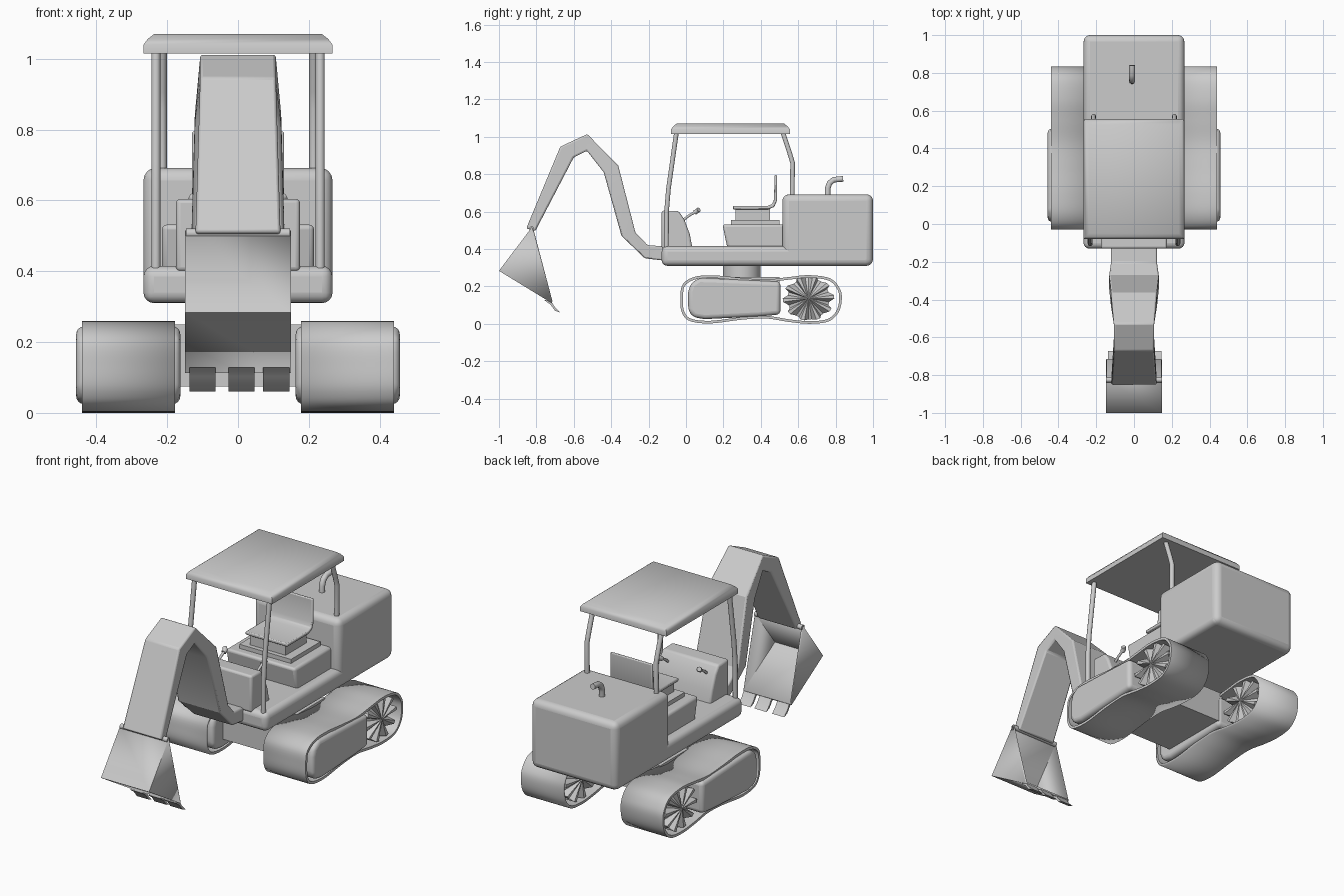
import bpy, bmesh, math
from mathutils import Vector

if "Cube" in bpy.data.objects:
    bpy.data.objects.remove(bpy.data.objects["Cube"])


def finish(name, bm, bevel=0, segs=4, angle=40, solid=0):
    bmesh.ops.recalc_face_normals(bm, faces=bm.faces)
    me = bpy.data.meshes.new(name)
    bm.to_mesh(me)
    bm.free()
    ob = bpy.data.objects.new(name, me)
    bpy.context.collection.objects.link(ob)
    if solid:
        m = ob.modifiers.new("Solid", 'SOLIDIFY')
        m.thickness = solid
    if bevel:
        m = ob.modifiers.new("Bevel", 'BEVEL')
        m.width, m.segments = bevel, segs
        m.limit_method, m.angle_limit = 'ANGLE', math.radians(35)
    smooth(ob, angle)
    return ob


def smooth(ob, angle=40):
    bpy.ops.object.select_all(action='DESELECT')
    ob.select_set(True)
    bpy.context.view_layer.objects.active = ob
    bpy.ops.object.shade_smooth_by_angle(angle=math.radians(angle))


def loft(name, rings, caps=True, **kw):
    """Skin a list of equal-length closed rings."""
    bm = bmesh.new()
    vs = [[bm.verts.new(p) for p in r] for r in rings]
    n = len(rings[0])
    for a, b in zip(vs, vs[1:]):
        for i in range(n):
            j = (i + 1) % n
            bm.faces.new((a[i], a[j], b[j], b[i]))
    if caps:
        bm.faces.new(vs[0])
        bm.faces.new(vs[-1])
    return finish(name, bm, **kw)


def prism(name, profile, x0, x1, **kw):
    """Side profile of (y, z) points extruded along x."""
    return loft(name, [[(x, y, z) for y, z in profile] for x in (x0, x1)], **kw)


def box(name, x0, x1, y0, y1, z0, z1, **kw):
    return prism(name, [(y0, z0), (y1, z0), (y1, z1), (y0, z1)], x0, x1, **kw)


def tube(name, pts, r):
    cu = bpy.data.curves.new(name, 'CURVE')
    cu.dimensions = '3D'
    cu.bevel_depth, cu.bevel_resolution, cu.use_fill_caps = r, 3, True
    sp = cu.splines.new('POLY')
    sp.points.add(len(pts) - 1)
    for p, co in zip(sp.points, pts):
        p.co = (*co, 1)
    ob = bpy.data.objects.new(name, cu)
    bpy.context.collection.objects.link(ob)
    bpy.ops.object.select_all(action='DESELECT')
    ob.select_set(True)
    bpy.context.view_layer.objects.active = ob
    bpy.ops.object.convert(target='MESH')
    smooth(bpy.context.object, 50)


def closed_spline(pts, steps=6):
    out, n = [], len(pts)
    for i in range(n):
        a, b, c, d = (Vector(pts[(i + k) % n]) for k in (-1, 0, 1, 2))
        for s in range(steps):
            t = s / steps
            out.append(0.5 * (2 * b + (c - a) * t + (2 * a - 5 * b + 4 * c - d) * t * t
                              + (3 * b - a - 3 * c + d) * t ** 3))
    return out


# Upper body: deck and engine housing
box("deck", -.267, .267, -.13, .99, .31, .415, bevel=.03)
box("engine_housing", -.267, .267, .515, 1.0, .31, .692, bevel=.035)
tube("exhaust_pipe", [(-.01, .757, .68), (-.01, .758, .725), (-.01, .768, .753),
                      (-.01, .79, .77), (-.01, .84, .775)], .016)

# Canopy roof with sloped rim, and its posts
loft("canopy_roof", [[(sx * (.267 - i), y, z) for sx, y in
                      ((-1, -.08 + i), (1, -.08 + i), (1, .555 - i), (-1, .555 - i))]
                     for i, z in ((0, 1.015), (0, 1.04), (.012, 1.056), (.03, 1.07))], angle=60)
for s, side in ((-1, "left"), (1, "right")):
    tube(f"front_post_{side}", [(s * .232, -.105, .40), (s * .232, -.104, .60), (s * .232, -.094, .72),
                                (s * .232, -.05, 1.03)], .013)
    tube(f"rear_post_{side}", [(s * .214, .568, .68), (s * .214, .57, .86), (s * .214, .555, .91),
                               (s * .214, .515, 1.03)], .013)
    # Control levers
    tube(f"lever_{side}", [(s * .12, -.02, .55), (s * .12, .015, .578), (s * .12, .05, .598)], .007)
    tube(f"lever_knob_{side}", [(s * .12, .045, .594), (s * .12, .058, .602),
                                (s * .13, .068, .61)], .013)

# Control console
prism("console", [(-.13, .40), (.035, .40), (.02, .48), (-.01, .56), (-.04, .603), (-.13, .605)],
      -.175, .19 - .015, bevel=.012, segs=3)

# Seat and its stepped base
prism("seat_base", [(.222, .40), (.53, .40), (.53, .532), (.195, .532)], -.215, .215, bevel=.015, segs=3)
box("seat_plate", -.16, .16, .24, .50, .53, .555)
box("seat_box", -.11, .11, .265, .45, .55, .616)
prism("seat", [(.25, .612), (.44, .612), (.472, .625), (.487, .66), (.487, .795), (.473, .795),
               (.471, .665), (.46, .64), (.435, .63), (.25, .63)], -.13, .13, bevel=.005, segs=2)

# Boom and arm: (upper point, lower point, half width)
stations = [((-.05, .41), (-.05, .33), .12), ((-.205, .42), (-.22, .35), .122),
            ((-.27, .487), (-.345, .47), .132), ((-.362, .845), (-.44, .81), .122),
            ((-.528, 1.014), (-.53, .925), .107), ((-.672, .947), (-.60, .89), .107),
            ((-.854, .51), (-.806, .495), .12)]
loft("boom_arm", [[(-w, *u), (w, *u), (w, *l), (-w, *l)] for u, l, w in stations],
     bevel=.008, segs=2, angle=25)

# Bucket: open shell facing the cab, top bar and three hooked teeth
bm = bmesh.new()
L, R = ([bm.verts.new((x, y, z)) for y, z in ((-.825, .515), (-1, .283), (-.72, .112))]
        for x in (-.149, .149))
for a in (0, 1):
    bm.faces.new((L[a], L[a + 1], R[a + 1], R[a]))
bm.faces.new(L)
bm.faces.new(R)
bucket = finish("bucket", bm, angle=30, solid=.012)
tube("bucket_bar", [(-.147, -.825, .507), (.147, -.825, .507)], .014)
for i, x in enumerate((-.1, .01, .108)):
    prism(f"bucket_tooth_{i + 1}", [(-.76, .128), (-.722, .122), (-.7, .088), (-.672, .06),
                                    (-.7, .07), (-.725, .103)], x - .037, x + .037)

# Undercarriage: swivel and cross frame
loft("swivel", [[(.1 * math.cos(a * math.tau / 32), .298 + .1 * math.sin(a * math.tau / 32), z)
                 for a in range(32)] for z in (.2, .33)])
box("cross_frame", -.19, .19, .1, .5, .075, .25)

# Tracks: waisted belt, side frame and pleated sprocket
belt = closed_spline([(-.03, .13), (-.018, .21), (.05, .252), (.16, .258), (.3, .245), (.43, .237),
                      (.55, .25), (.66, .26), (.77, .243), (.822, .19), (.833, .13), (.815, .06),
                      (.76, .012), (.66, 0), (.55, .01), (.43, .028), (.3, .022), (.13, .002),
                      (.02, .015), (-.022, .06)])
n = len(belt)
inner = []
for i, p in enumerate(belt):
    t = (belt[(i + 1) % n] - belt[i - 1]).normalized()
    inner.append(p + Vector((t.y, -t.x)) * .014)
frame = [(.012, .07), (.012, .17), (.025, .215), (.07, .245), (.2, .24), (.505, .226),
         (.505, .05), (.4, .04), (.1, .025), (.04, .035)]
for s, side in ((-1, "left"), (1, "right")):
    ring = [[(s * x, p.x, p.y) for p in c] for x, c in
            ((.178, belt), (.44, belt), (.44, inner), (.178, inner), (.178, belt))]
    ob = loft(f"track_belt_{side}", ring, caps=False)
    bm = bmesh.new()
    bm.from_mesh(ob.data)
    bmesh.ops.remove_doubles(bm, verts=bm.verts, dist=1e-5)
    bmesh.ops.recalc_face_normals(bm, faces=bm.faces)
    bm.to_mesh(ob.data)
    bm.free()
    prism(f"track_frame_{side}", frame, s * .163, s * .457, bevel=.022, segs=4)
    # Sprocket with ten pleats, hub raised on both faces
    bm = bmesh.new()
    rims, hubs = [], []
    for mid in (-1, 1):
        hubs.append(bm.verts.new((s * (.309 + mid * .125), .655, .135)))
        rim = []
        for k in range(40):
            high = k % 4 < 2
            r, d = (.138, .12) if high else (.112, .085)
            a = k * math.tau / 40
            rim.append(bm.verts.new((s * (.309 + mid * d), .655 + r * math.cos(a),
                                     .135 + min(r, .118) * math.sin(a))))
        rims.append(rim)
    for k in range(40):
        j = (k + 1) % 40
        bm.faces.new((rims[0][k], rims[0][j], rims[1][j], rims[1][k]))
        for rim, hub in zip(rims, hubs):
            bm.faces.new((rim[k], rim[j], hub))
    finish(f"sprocket_{side}", bm, angle=20)
